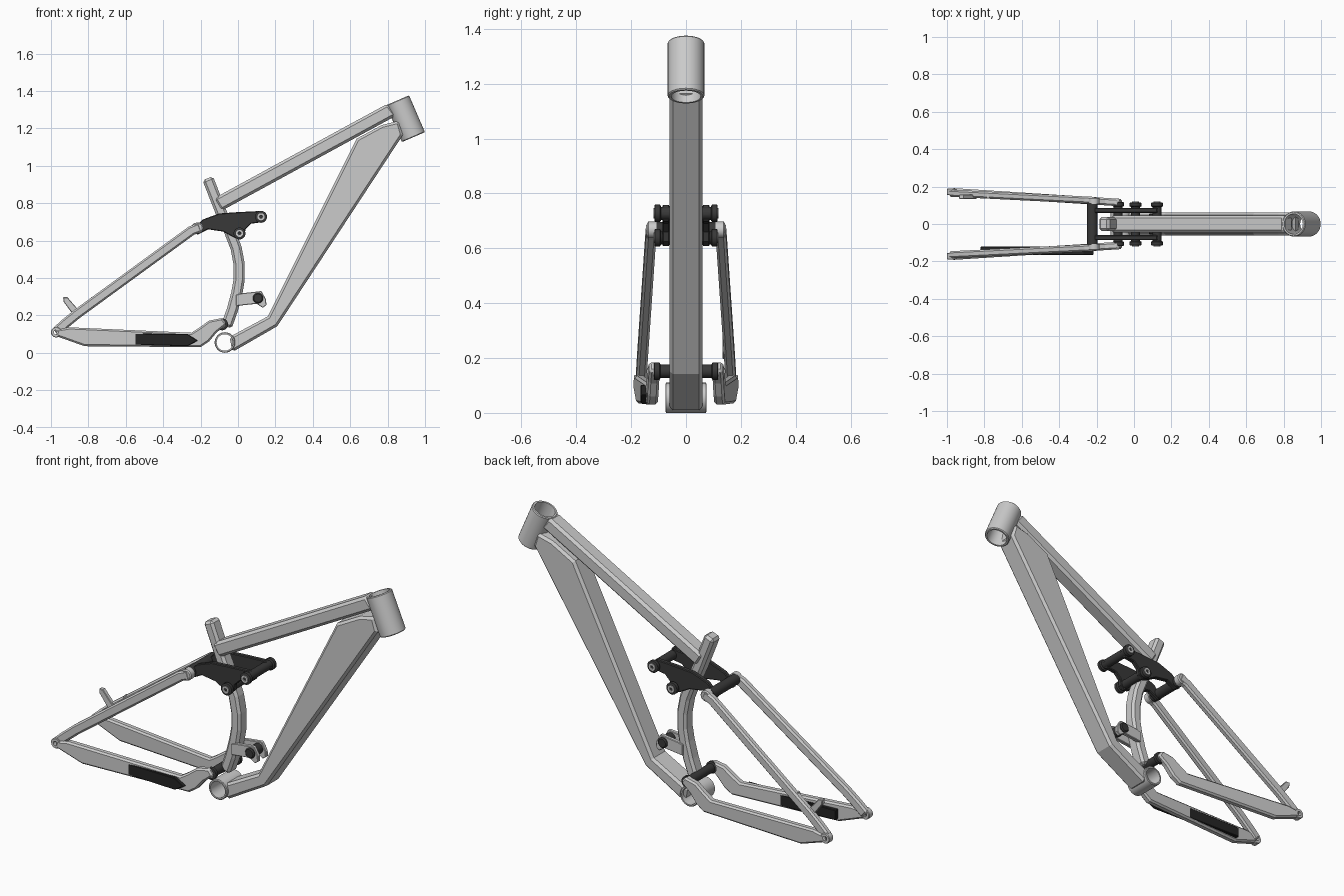
import bpy, bmesh, math
from mathutils import Vector

if "Cube" in bpy.data.objects:
    bpy.data.objects.remove(bpy.data.objects["Cube"])


def material(name, c):
    m = bpy.data.materials.new(name)
    m.diffuse_color = (c, c, c, 1)
    m.use_nodes = True
    m.node_tree.nodes["Principled BSDF"].inputs["Base Color"].default_value = m.diffuse_color
    return m


DARK = material("dark_metal", 0.04)
RUBBER = material("rubber", 0.018)


def finish(name, bm, mat=None, bevel=0, smooth=False):
    bmesh.ops.remove_doubles(bm, verts=bm.verts, dist=1e-5)
    bmesh.ops.recalc_face_normals(bm, faces=bm.faces)
    me = bpy.data.meshes.new(name)
    bm.to_mesh(me)
    bm.free()
    ob = bpy.data.objects.new(name, me)
    bpy.context.collection.objects.link(ob)
    if mat:
        me.materials.append(mat)
    if bevel:
        b = ob.modifiers.new("chamfer", 'BEVEL')
        b.width, b.segments = bevel, 1
        b.limit_method, b.angle_limit = 'ANGLE', math.radians(60)
    if smooth:
        bpy.ops.object.select_all(action='DESELECT')
        ob.select_set(True)
        bpy.context.view_layer.objects.active = ob
        bpy.ops.object.shade_smooth_by_angle(angle=math.radians(35))
    return ob


def prism(name, pts, half, y=lambda x: 0.0, mat=None, bevel=0.0):
    """Side profile (x, z) given thickness 2*half about the line y(x)."""
    bm = bmesh.new()
    a = [bm.verts.new((x, y(x) - half, z)) for x, z in pts]
    b = [bm.verts.new((x, y(x) + half, z)) for x, z in pts]
    bm.faces.new(a)
    bm.faces.new(b[::-1])
    n = len(pts)
    for i in range(n):
        j = (i + 1) % n
        bm.faces.new((a[i], a[j], b[j], b[i]))
    return finish(name, bm, mat, bevel)


def ribbon(path, w):
    """Outline of constant half width w around a path in x, z."""
    P = [Vector(p) for p in path]
    left, right = [], []
    for i, p in enumerate(P):
        d = (P[min(i + 1, len(P) - 1)] - P[max(i - 1, 0)]).normalized()
        n = Vector((-d.y, d.x)) * w
        left.append(p + n)
        right.append(p - n)
    return [tuple(v) for v in left + right[::-1]]


def lathe(name, p, q, prof, mat=None, closed=False, n=32):
    """Revolve (t along p->q, radius) around the axis p->q."""
    p, q = Vector(p), Vector(q)
    rot = (q - p).to_track_quat('Z', 'Y')
    bm = bmesh.new()
    rings = []
    for t, r in prof:
        c = p.lerp(q, t)
        rings.append([bm.verts.new(c + rot @ Vector((r * math.cos(k * math.tau / n),
                      r * math.sin(k * math.tau / n), 0))) for k in range(n)])
    if closed:
        rings.append(rings[0])
    else:
        bm.faces.new(rings[0])
        bm.faces.new(rings[-1])
    for a, b in zip(rings, rings[1:]):
        for k in range(n):
            j = (k + 1) % n
            bm.faces.new((a[k], a[j], b[j], b[k]))
    return finish(name, bm, mat, smooth=True)


def hollow(name, p, q, r, ri):
    return lathe(name, p, q, [(0, ri), (0, r - .004), (.02, r), (.98, r),
                              (1, r - .004), (1, ri)], closed=True)


def spool(name, x, z, half, r, neck, mat=DARK):
    """Cross axle with flanged ends and small bolt heads."""
    f = .02 / (2 * half)
    lathe(name, (x, -half, z), (x, half, z),
          [(0, r - .004), (.01, r), (f, r), (f + .02, neck),
           (.98 - f, neck), (1 - f, r), (.99, r), (1, r - .004)], mat)
    for s in (-1, 1):
        lathe(name + "_bolt", (x, s * (half - .01), z), (x, s * (half + .004), z),
              [(0, r * .6), (1, r * .6), (1, r * .3), (.5, r * .25)], n=16)


# Main frame
hollow("head_tube", (.938, 0, 1.153), (.853, 0, 1.35), .067, .054)
hollow("bottom_bracket_shell", (-.07, -.075, .055), (-.07, .075, .055), .055, .044)
prism("top_tube", [(-.13, .825), (.80, 1.332), (.85, 1.27), (-.09, .758)], .045, bevel=.014)
prism("down_tube", [(.86, 1.24), (.77, 1.218), (.635, 1.145), (.16, .195), (-.045, .085),
                    (-.03, .004), (.21, .142), (.882, 1.165)], .061, bevel=.013)
prism("seat_tube", ribbon([(-.162, .933), (-.09, .75), (-.045, .65), (-.01, .56), (.006, .475),
                           (.006, .39), (-.006, .32), (-.03, .23), (-.062, .14)], .03),
      .037, bevel=.013)

# Lower shock mount on the seat tube
for s in (-1, 1):
    prism("shock_mount_plate", [(-.01, .25), (.10, .262), (.132, .24), (.152, .255),
                                (.15, .285), (.125, .33), (.02, .318), (-.01, .31)],
          .011, lambda x: s * .034, bevel=.003)
lathe("shock_bolt", (.107, -.056, .292), (.107, .056, .292),
      [(0, .022), (.05, .028), (.95, .028), (1, .022)], DARK)

# Rocker link: two plates joined by cross axles
for s in (-1, 1):
    prism("rocker_plate", [(-.245, .645), (-.225, .675), (-.19, .712), (-.1, .745), (0, .752),
                           (.12, .758), (.15, .727), (.125, .698), (.07, .69), (.04, .66),
                           (.035, .625), (.01, .608), (-.02, .615), (-.08, .648), (-.16, .66),
                           (-.215, .632)], .013, lambda x: s * .073, DARK, .004)
spool("rocker_front_axle", .123, .727, .115, .032, .024)
spool("rocker_main_axle", .008, .638, .115, .032, .024)
lathe("rocker_rear_axle", (-.222, -.112, .667), (-.222, .112, .667),
      [(0, .028), (1, .028)], DARK)

# Chainstay pivot
spool("chainstay_axle", -.085, .152, .117, .032, .024, DARK)


# Rear triangle, both sides
for s in (-1, 1):
    def stay_y(x):
        return s * (.172 - (x + .97) * .064)

    prism("chainstay", [(-.965, .125), (-.90, .136), (-.25, .107), (-.21, .132), (-.155, .172),
                        (-.085, .186), (-.06, .152), (-.115, .108), (-.155, .06), (-.2, .03),
                        (-.82, .035), (-.975, .09)], .02, stay_y, bevel=.009)
    prism("seatstay", ribbon([(-.975, .11), (-.925, .155), (-.86, .208), (-.25, .652),
                              (-.20, .672)], .026), .019,
          lambda x: s * (.164 - (x + .97) * .05), bevel=.009)
    yd = s * .172
    lathe("dropout", (-.972, yd - .018, .11), (-.972, yd + .018, .11),
          [(0, .012), (0, .025), (.1, .028), (.9, .028), (1, .025), (1, .012)], closed=True)
    lathe("seatstay_pivot", (-.215, s * .106, .667), (-.215, s * .143, .667),
          [(0, .03), (.85, .03), (1, .024)])

# Chainstay guard, one side only
prism("chainstay_guard", [(-.82, .105), (-.27, .1), (-.215, .065), (-.27, .035), (-.82, .05)],
      .022, lambda x: -.143, RUBBER, .003)

# Brake mount on the other side
prism("brake_mount", [(-.935, .297), (-.912, .297), (-.858, .235), (-.84, .22), (-.87, .195),
                      (-.895, .222), (-.932, .272)], .012, lambda x: .145, bevel=.003)
prism("brake_mount_tab", [(-.785, .298), (-.775, .30), (-.76, .27), (-.80, .25)],
      .01, lambda x: .147)
